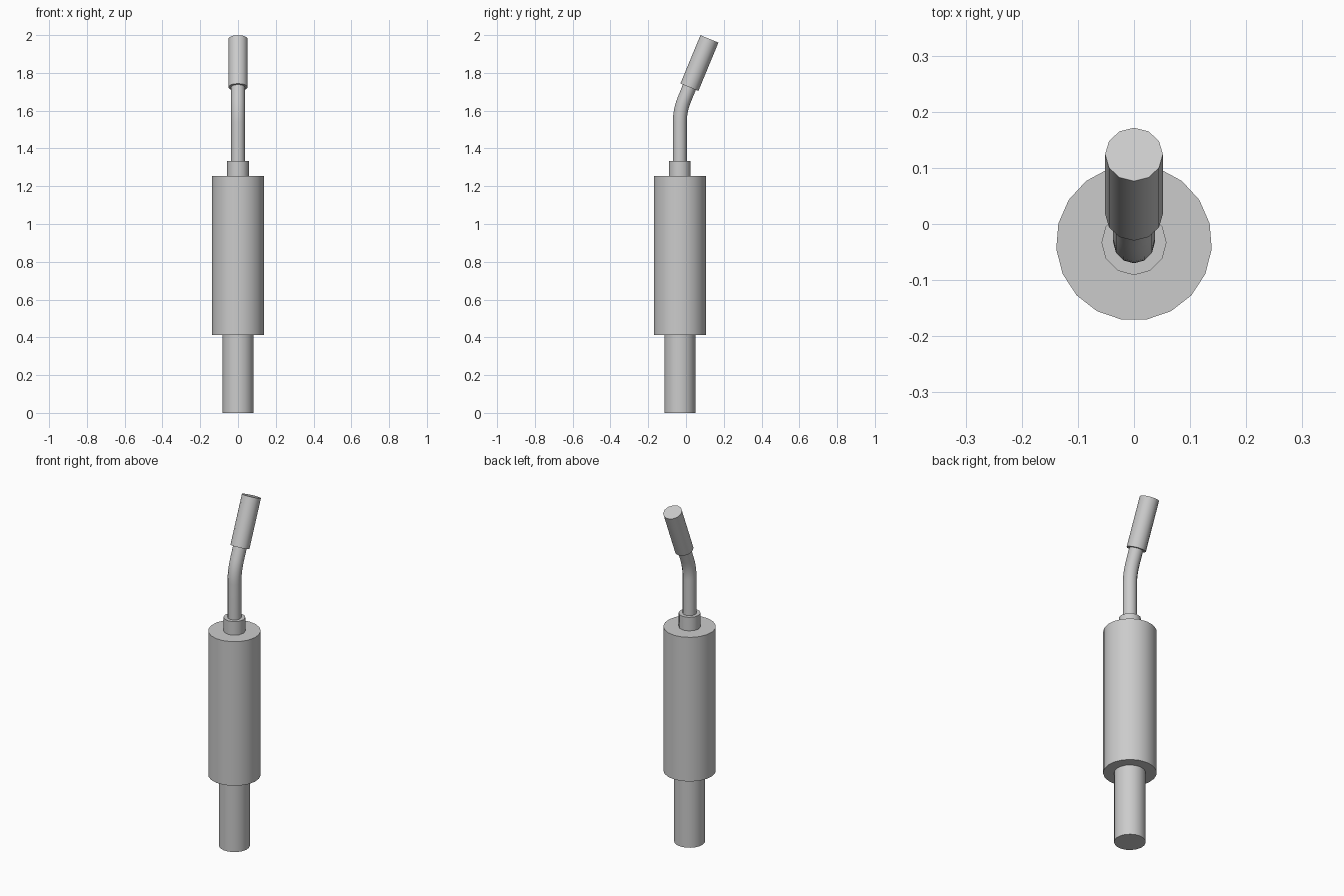
import bpy
import math
from mathutils import Vector, Matrix

cube = bpy.data.objects.get("Cube")
if cube:
    bpy.data.objects.remove(cube, do_unlink=True)

# Single grey metal for every part
metal = bpy.data.materials.new("grey_metal")
metal.use_nodes = True
GREY = (0.6, 0.6, 0.6, 1.0)
metal.diffuse_color = GREY
metal.node_tree.nodes["Principled BSDF"].inputs["Base Color"].default_value = GREY

AXIS_Y = -0.033            # shared axis of the upright parts
TILT = math.radians(22.5)  # lean of the upper end towards the back


def finish(obj, name):
    obj.name = name
    obj.data.materials.clear()
    obj.data.materials.append(metal)
    bpy.ops.object.shade_smooth_by_angle(angle=math.radians(40))


def rod(name, start, end, radius, sides):
    """Capped cylinder from start to end, with one vertex facing the back."""
    start, end = Vector(start), Vector(end)
    axis = end - start
    lean = math.atan2(axis.y, axis.z)
    bpy.ops.mesh.primitive_cylinder_add(vertices=sides, radius=radius, depth=axis.length)
    obj = bpy.context.object
    obj.data.transform(Matrix.Translation((start + end) / 2) @ Matrix.Rotation(-lean, 4, 'X'))
    finish(obj, name)


# Upright cylinders
for name, low, high, radius, sides in (
    ("lower_sleeve", 0.0, 0.415, 0.082, 19),
    ("main_body", 0.413, 1.254, 0.139, 19),
    ("collar", 1.25, 1.333, 0.058, 12),
):
    rod(name, (0, AXIS_Y, low), (0, AXIS_Y, high), radius, sides)

# Leaning tip
tip_base = Vector((0, 0.018, 1.724))
lean_dir = Vector((0, math.sin(TILT), math.cos(TILT)))
rod("angled_tip", tip_base, tip_base + lean_dir * 0.277, 0.0515, 12)

# Bent neck: straight run, arc, then a straight run into the tip
bend = 0.32
corner_z = tip_base.z - (tip_base.y - AXIS_Y) / math.tan(TILT)
bend_z = corner_z - bend * math.tan(TILT / 2)
path = [Vector((0, AXIS_Y, 1.3))]
for i in range(7):
    a = TILT * i / 6
    path.append(Vector((0, AXIS_Y + bend * (1 - math.cos(a)), bend_z + bend * math.sin(a))))
path.append(tip_base + lean_dir * 0.02)

curve = bpy.data.curves.new("bent_neck", 'CURVE')
curve.dimensions = '3D'
curve.bevel_depth = 0.037
curve.bevel_resolution = 4
curve.use_fill_caps = True
spline = curve.splines.new('POLY')
spline.points.add(len(path) - 1)
for point, co in zip(spline.points, path):
    point.co = (*co, 1)
neck = bpy.data.objects.new("bent_neck", curve)
bpy.context.collection.objects.link(neck)
bpy.ops.object.select_all(action='DESELECT')
neck.select_set(True)
bpy.context.view_layer.objects.active = neck
bpy.ops.object.convert(target='MESH')
finish(bpy.context.object, "bent_neck")
